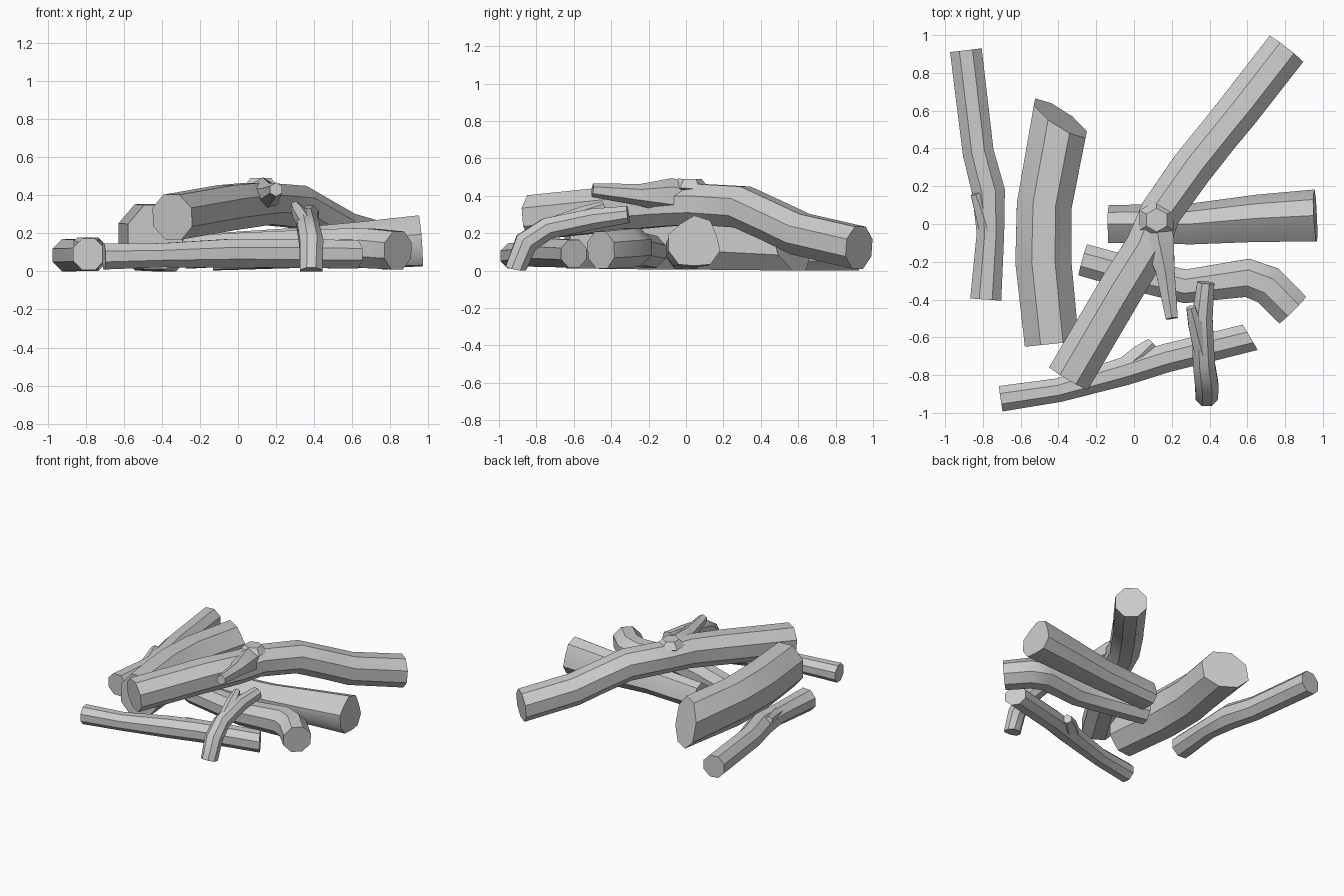
import bpy, bmesh, math
from mathutils import Vector

if "Cube" in bpy.data.objects:
    bpy.data.objects.remove(bpy.data.objects["Cube"])

UP = Vector((0, 0, 1))


def tube(bm, path, sides=8, tall=1.0, tilt0=(0, 0), tilt1=(0, 0), groove=0.0):
    """Sweep a polygon along (x, y, z, radius) points; tilts slant the end cuts (side, up)."""
    pts = [Vector(p[:3]) for p in path]
    rings, last = [], len(pts) - 1
    for k, p in enumerate(pts):
        a = (p - pts[max(k - 1, 0)]).normalized()
        b = (pts[min(k + 1, last)] - p).normalized()
        t = (a + b).normalized()
        side = t.cross(UP).normalized()
        up = side.cross(t)
        tilt = tilt0 if k == 0 else tilt1 if k == last else (0, 0)
        ring = []
        for i in range(sides):
            ang = (i + 0.5) * math.tau / sides
            r = path[k][3] * 1.05 * (1 - groove * (i % 3 == 1))
            u, v = r * math.cos(ang), r * math.sin(ang) * tall
            co = p + side * u + up * v + t * (u * tilt[0] + v * tilt[1])
            co.z = max(co.z, 0)
            ring.append(bm.verts.new(co))
        rings.append(ring)
    for r0, r1 in zip(rings, rings[1:]):
        for i in range(sides):
            j = (i + 1) % sides
            bm.faces.new((r0[i], r0[j], r1[j], r1[i]))
    bm.faces.new(rings[0][::-1])
    bm.faces.new(rings[-1])


def log(name, path, stubs=(), **opts):
    bm = bmesh.new()
    tube(bm, path, **opts)
    for s in stubs:
        tube(bm, s, sides=6)
    bmesh.ops.recalc_face_normals(bm, faces=bm.faces)
    me = bpy.data.meshes.new(name)
    bm.to_mesh(me)
    bm.free()
    ob = bpy.data.objects.new(name, me)
    bpy.context.collection.objects.link(ob)
    bpy.ops.object.select_all(action='DESELECT')
    ob.select_set(True)
    bpy.context.view_layer.objects.active = ob
    bpy.ops.object.shade_smooth_by_angle(angle=math.radians(40))


# Thin log on the far left, with a small twig stub
log("left_thin_log",
    [(-.89, .92, .085, .087), (-.825, .38, .085, .085), (-.77, .17, .09, .09),
     (-.76, -.05, .09, .075), (-.785, -.4, .09, .085)],
    stubs=[[(-.77, -.05, .11, .05), (-.81, .08, .135, .04), (-.84, .16, .15, .028)]])

# Thick log with a slanted back cut
log("thick_log",
    [(-.435, -.635, .18, .148), (-.48, -.2, .18, .153), (-.475, .1, .175, .15),
     (-.39, .56, .155, .155)], tall=1.17, tilt1=(-.4, -.3))

# Long bent log lying across the pile, with a side branch and a knot
log("long_top_log",
    [(-.345, -.815, .285, .122), (-.06, -.33, .335, .122), (.07, -.12, .35, .118),
     (.14, .06, .355, .112), (.31, .3, .34, .115), (.45, .475, .26, .113),
     (.56, .61, .195, .115), (.805, .925, .122, .116)], tilt1=(0, -.1),
    stubs=[[(.11, .08, .385, .06), (.13, -.08, .4, .09), (.165, -.25, .405, .055),
            (.2, -.5, .43, .035)],
           [(.12, .02, .38, .11), (.12, .02, .44, .1), (.12, .021, .49, .06)]])

# Grooved log on the right
log("right_grooved_log",
    [(-.135, 0, .095, .1), (.3, .0, .115, .108), (.65, .03, .13, .125),
     (.96, .045, .15, .138)], sides=10, groove=.14)

# Crooked log under the long one
log("crooked_log",
    [(-.27, -.19, .1, .088), (.0, -.265, .115, .09), (.27, -.33, .125, .092),
     (.6, -.285, .125, .105), (.71, -.325, .12, .107), (.84, -.455, .11, .103)])

# Thin front log with a knot on its back side
log("front_thin_log",
    [(-.705, -.925, .078, .07), (-.4, -.88, .085, .065), (-.05, -.78, .095, .077),
     (.17, -.71, .095, .078), (.615, -.6, .09, .077)], tilt1=(.3, 0),
    stubs=[[(-.06, -.77, .1, .06), (.04, -.69, .1, .06), (.1, -.63, .1, .035)]])

# Short stick propped over the front log, with a broken twig
log("propped_stick",
    [(.385, -.91, 0, .06), (.385, -.855, .15, .064), (.37, -.74, .225, .06),
     (.36, -.5, .275, .058), (.38, -.31, .3, .047)],
    stubs=[[(.36, -.68, .25, .045), (.325, -.54, .305, .04), (.3, -.44, .345, .025)]])
